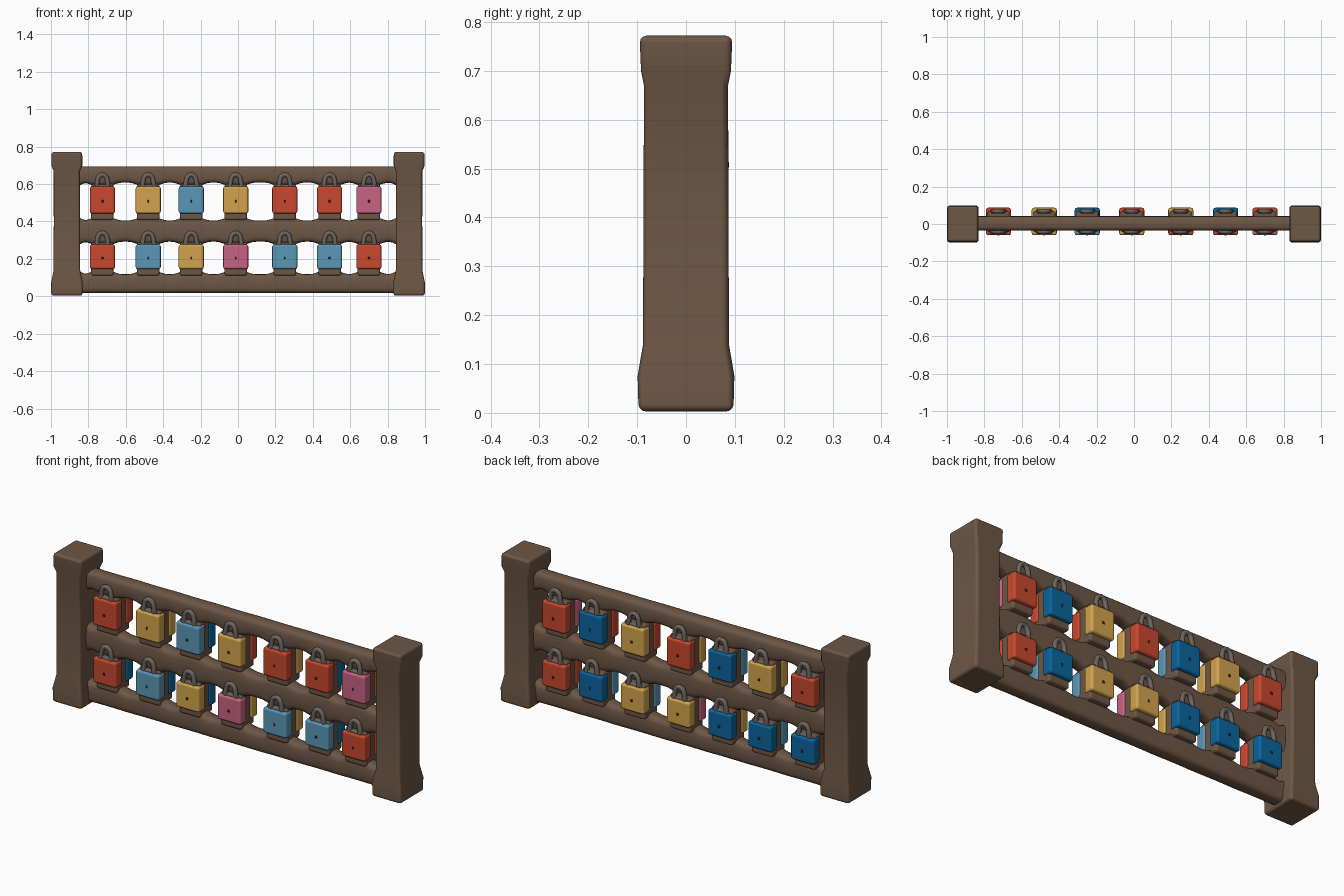
import bpy, bmesh, math

if "Cube" in bpy.data.objects:
    bpy.data.objects.remove(bpy.data.objects["Cube"])


def material(name, rgb):
    m = bpy.data.materials.new(name)
    m.diffuse_color = (*rgb, 1)
    m.use_nodes = True
    m.node_tree.nodes["Principled BSDF"].inputs["Base Color"].default_value = m.diffuse_color
    return m


WOOD = material("brown wood", (0.155, 0.095, 0.060))
METAL = material("grey metal", (0.150, 0.132, 0.120))
DARK = material("dark keyhole", (0.03, 0.02, 0.015))
COLOURS = {
    "r": material("red", (0.58, 0.065, 0.028)),
    "y": material("yellow", (0.65, 0.37, 0.075)),
    "b": material("light blue", (0.105, 0.31, 0.47)),
    "d": material("deep blue", (0.003, 0.13, 0.34)),
    "p": material("pink", (0.58, 0.125, 0.225)),
}


def add(name, bm, mat, bevel=0.0, segments=3):
    bmesh.ops.recalc_face_normals(bm, faces=bm.faces)
    mesh = bpy.data.meshes.new(name)
    bm.to_mesh(mesh)
    bm.free()
    mesh.materials.append(mat)
    ob = bpy.data.objects.new(name, mesh)
    bpy.context.collection.objects.link(ob)
    for p in mesh.polygons:
        p.use_smooth = True
    if bevel:
        mod = ob.modifiers.new("rounded edges", "BEVEL")
        mod.width = bevel
        mod.segments = segments
        mod.limit_method = "ANGLE"
        mod.angle_limit = math.radians(40)
        mod.harden_normals = True
    return ob


def loft(rings):
    """Skin a list of equal closed rings and cap both ends."""
    bm = bmesh.new()
    vs = [[bm.verts.new(p) for p in ring] for ring in rings]
    n = len(vs[0])
    for a, b in zip(vs, vs[1:]):
        for i in range(n):
            j = (i + 1) % n
            bm.faces.new((a[i], a[j], b[j], b[i]))
    bm.faces.new(vs[0][::-1])
    bm.faces.new(vs[-1])
    return bm


def box(name, x, y, z, mat, bevel):
    """Box from (min, max) pairs."""
    bm = loft([[(x[0], y[0], h), (x[1], y[0], h), (x[1], y[1], h), (x[0], y[1], h)] for h in z])
    return add(name, bm, mat, bevel)


# End posts with a cap and a flared foot
PROFILE = [(0.003, 0.084, 0.097), (0.075, 0.084, 0.099), (0.14, 0.071, 0.088), (0.40, 0.070, 0.087),
           (0.67, 0.071, 0.086), (0.70, 0.083, 0.092), (0.772, 0.082, 0.095)]
for side, label in ((-1, "left"), (1, "right")):
    cx = side * 0.915
    add(label + "_post", loft([[(cx - hx, -hy, z), (cx + hx, -hy, z), (cx + hx, hy, z), (cx - hx, hy, z)]
                               for z, hx, hy in PROFILE]), WOOD, 0.014)

XS = [-0.725, -0.48, -0.25, -0.012, 0.25, 0.49, 0.70]


def swell(x):
    """Extra rail height near posts and locks, which rounds the gap corners."""
    post = math.exp(-((0.86 - abs(x)) / 0.03) ** 2)
    lock = max(math.exp(-((x - c) / 0.075) ** 4) for c in XS)
    return 0.018 * max(post, lock)


# Rails: rounded sections swept along x (bottom, top, swell below, swell above)
for name, lo, hi, down, up in (("bottom_rail", 0.018, 0.118, 0, 1),
                               ("middle_rail", 0.292, 0.405, 1, 1),
                               ("top_rail", 0.608, 0.695, 1, 0)):
    rings = []
    for i in range(121):
        x = -0.87 + 1.74 * i / 120
        a, b = lo - down * swell(x), hi + up * swell(x)
        ring = []
        for k in range(20):
            t = 2 * math.pi * k / 20
            c, s = math.cos(t), math.sin(t)
            ring.append((x, 0.003 + 0.039 * math.copysign(abs(c) ** 0.55, c),
                         (a + b) / 2 + (b - a) / 2 * math.copysign(abs(s) ** 0.55, s)))
        rings.append(ring)
    add(name, loft(rings), WOOD)


# Shackle: bent round bar, made once and shared
def shackle_mesh():
    cu = bpy.data.curves.new("shackle", "CURVE")
    cu.dimensions = "3D"
    cu.bevel_depth = 0.012
    cu.bevel_resolution = 2
    cu.use_fill_caps = True
    sp = cu.splines.new("POLY")
    pts = [(-0.03, -0.01), (-0.028, 0.018)]
    pts += [(-0.026 * math.cos(math.pi * k / 8), 0.026 + 0.031 * math.sin(math.pi * k / 8)) for k in range(9)]
    pts += [(0.028, 0.018), (0.03, -0.01)]
    sp.points.add(len(pts) - 1)
    for p, (x, z) in zip(sp.points, pts):
        p.co = (x, 0, z, 1)
    tmp = bpy.data.objects.new("shackle", cu)
    bpy.context.collection.objects.link(tmp)
    mesh = bpy.data.meshes.new_from_object(tmp.evaluated_get(bpy.context.evaluated_depsgraph_get()))
    bpy.data.objects.remove(tmp)
    mesh.materials.clear()
    mesh.materials.append(METAL)
    for p in mesh.polygons:
        p.use_smooth = True
    return mesh


SHACKLE = shackle_mesh()
W = 0.067

# Two rows of padlocks, back to back on a wooden core (colours from -x to +x)
for row, z0, z1, front, back in (("upper", 0.442, 0.588, "rybyrrp", "rydrydr"),
                                 ("lower", 0.145, 0.277, "rbypbbr", "dddyydr")):
    for i, x in enumerate(XS):
        tag = "%s_%d" % (row, i + 1)
        box("lock_core_" + tag, (x - 0.06, x + 0.06), (-0.042, 0.068), (z0 - 0.035, z1 + 0.012), WOOD, 0.012)
        for face, key, y0, y1 in (("front", front[i], -0.060, -0.004), ("back", back[i], 0.030, 0.087)):
            t = face + "_" + tag
            ym = (y0 + y1) / 2
            outer, out = (y0, -1) if face == "front" else (y1, 1)
            box("lock_body_" + t, (x - W, x + W), (y0, y1), (z0, z1), COLOURS[key], 0.012)
            # Metal collar and shackle
            box("lock_collar_" + t, (x - 0.045, x + 0.045), (ym - 0.018, ym + 0.018),
                (z1 - 0.01, z1 + 0.010), METAL, 0.006)
            sh = bpy.data.objects.new("shackle_" + t, SHACKLE)
            sh.location = (x, outer - out * 0.018, z1 + 0.005)
            bpy.context.collection.objects.link(sh)
            # Keyhole plate
            zk = z0 + 0.45 * (z1 - z0)
            ys = sorted((outer - out * 0.002, outer + out * 0.001))
            box("keyhole_" + t, (x - 0.005, x + 0.005), ys, (zk - 0.006, zk + 0.006), DARK, 0)
